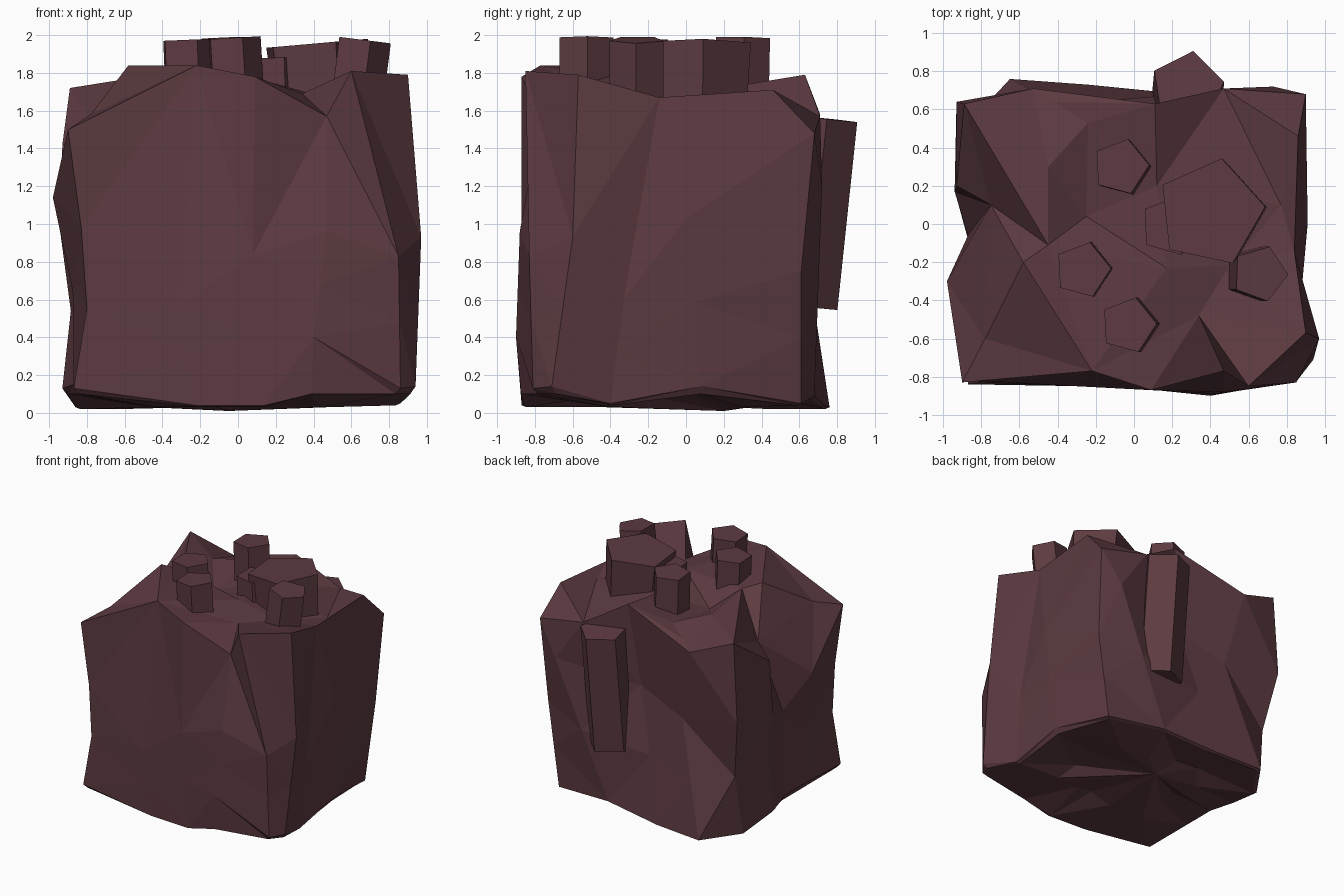
import bpy, bmesh
from math import cos, sin, tau, radians
from mathutils import Vector
from mathutils.geometry import delaunay_2d_cdt

if "Cube" in bpy.data.objects:
    bpy.data.objects.remove(bpy.data.objects["Cube"])

mat = bpy.data.materials.new("dark_stone")
mat.diffuse_color = (0.108, 0.043, 0.052, 1)
mat.use_nodes = True
mat.node_tree.nodes["Principled BSDF"].inputs["Base Color"].default_value = mat.diffuse_color


def finish(bm, name):
    bmesh.ops.recalc_face_normals(bm, faces=bm.faces)
    mesh = bpy.data.meshes.new(name)
    bm.to_mesh(mesh)
    bm.free()
    mesh.materials.append(mat)
    ob = bpy.data.objects.new(name, mesh)
    bpy.context.collection.objects.link(ob)
    return ob


# Rock body: three uneven outlines, counter-clockwise from the front left corner
low = [(-.87, -.84, .13), (-.22, -.85, .04), (.14, -.87, .04), (.4, -.9, .4),
       (.86, -.81, .13), (.94, -.71, .14), (.86, -.4, .05), (.86, .08, .14),
       (.77, .61, .05), (.26, .68, .09), (-.24, .73, .04), (-.65, .76, .03),
       (-.86, .46, .03), (-.93, .14, .13), (-.87, -.08, .15), (-.87, -.38, .15)]
mid = [(-.83, -.82, .98), (-.3, -.85, .57), (.08, -.87, .84), (.47, -.88, .96),
       (.85, -.83, .83), (.97, -.6, .93), (.88, -.33, .6), (.91, 0, 1.03),
       (.87, .61, .75), (.73, .72, 1.2), (.02, .57, 1.1), (-.4, .62, .95),
       (-.93, .64, 1.05), (-.94, .17, .95), (-.87, -.06, .88), (-.98, -.3, 1.14)]
top = [(-.9, -.83, 1.5), (-.22, -.77, 1.84), (.09, -.87, 1.78), (.47, -.77, 1.57),
       (.6, -.85, 1.81), (.9, -.57, 1.79), (.84, -.14, 1.67), (.86, .46, 1.71),
       (.9, .68, 1.48), (.47, .71, 1.57), (.11, .63, 1.79), (-.53, .71, 1.58),
       (-.89, .63, 1.72), (-.93, .2, 1.42), (-.75, .1, 1.5), (-.78, -.6, 1.58)]
# Bumps and hollows inside the top surface
bumps = [(-.58, -.2, 1.84), (-.45, -.11, 1.79), (-.25, .04, 1.62), (.12, .2, 1.72),
         (.34, -.48, 1.69), (.17, -.23, 1.75), (.5, -.22, 1.66), (.77, .1, 1.63),
         (-.45, .3, 1.73), (-.24, .53, 1.69), (-.42, .64, 1.64)]
ridges = [(12, 17), (14, 17), (15, 16), (4, 20), (5, 20)]

bm = bmesh.new()
foot = [(x * .97, y * .97, max(.02, min(z - .01, .1))) for x, y, z in low]
sole = [(x * .5, y * .5, (.03, .09)[i % 4 // 2]) for i, (x, y, z) in enumerate(low)]
# slight waist on the left side
waist = [((a[0] + b[0]) / 2 + (.05 if a[0] < -.8 else 0), (a[1] + b[1]) / 2,
          (a[2] + b[2]) / 2) for a, b in zip(low, mid)]
rings = [[bm.verts.new(p) for p in r] for r in (sole, foot, low, waist, mid, top)]
n = len(low)
for a, b in zip(rings, rings[1:]):
    for i in range(n):
        j = (i + 1) % n
        bm.faces.new((a[i], a[j], b[j], b[i]))
hub = bm.verts.new((-.05, .2, .01))
for i in range(n):
    bm.faces.new((hub, rings[0][(i + 1) % n], rings[0][i]))
pts = top + bumps
cap = rings[-1] + [bm.verts.new(p) for p in bumps]
res = delaunay_2d_cdt([Vector(p[:2]) for p in pts], ridges, [list(range(n))], 1, 1e-5)
for f in res[2]:
    bm.faces.new([cap[res[3][i][0]] for i in f])
bmesh.ops.triangulate(bm, faces=[f for f in bm.faces if len(f.verts) > 3])
finish(bm, "rock_body")


# Five-sided crystal columns, square to a leaning axis
def column(name, base, tip, r_base, r_tip, turn):
    base, tip = Vector(base), Vector(tip)
    tilt = Vector((0, 0, 1)).rotation_difference(tip - base)
    bm = bmesh.new()
    ends = []
    for c, r in ((base, r_base), (tip, r_tip)):
        angles = [radians(turn) + tau * k / 5 for k in range(5)]
        ends.append([bm.verts.new(c + tilt @ Vector((r * cos(t), r * sin(t), 0)))
                     for t in angles])
        bm.faces.new(ends[-1])
    for k in range(5):
        m = (k + 1) % 5
        bm.faces.new((ends[0][k], ends[0][m], ends[1][m], ends[1][k]))
    finish(bm, name)


column("column_back", (-.05, .29, 1.5), (-.07, .3, 1.985), .15, .15, 3)
column("column_left", (-.25, -.24, 1.5), (-.27, -.24, 1.975), .15, .15, 3)
column("column_front", (0, -.53, 1.5), (-.03, -.53, 1.985), .15, .15, 3)
column("column_right", (.6, -.26, 1.5), (.66, -.26, 1.975), .15, .15, -2)
column("column_large", (.44, .06, 1.5), (.4, .06, 1.955), .26, .29, 6)
column("column_short", (.2, -.01, 1.5), (.19, -.01, 1.88), .16, .16, 2)
column("column_rear_side", (.27, .61, .565), (.28, .715, 1.56), .195, .195, 81)
